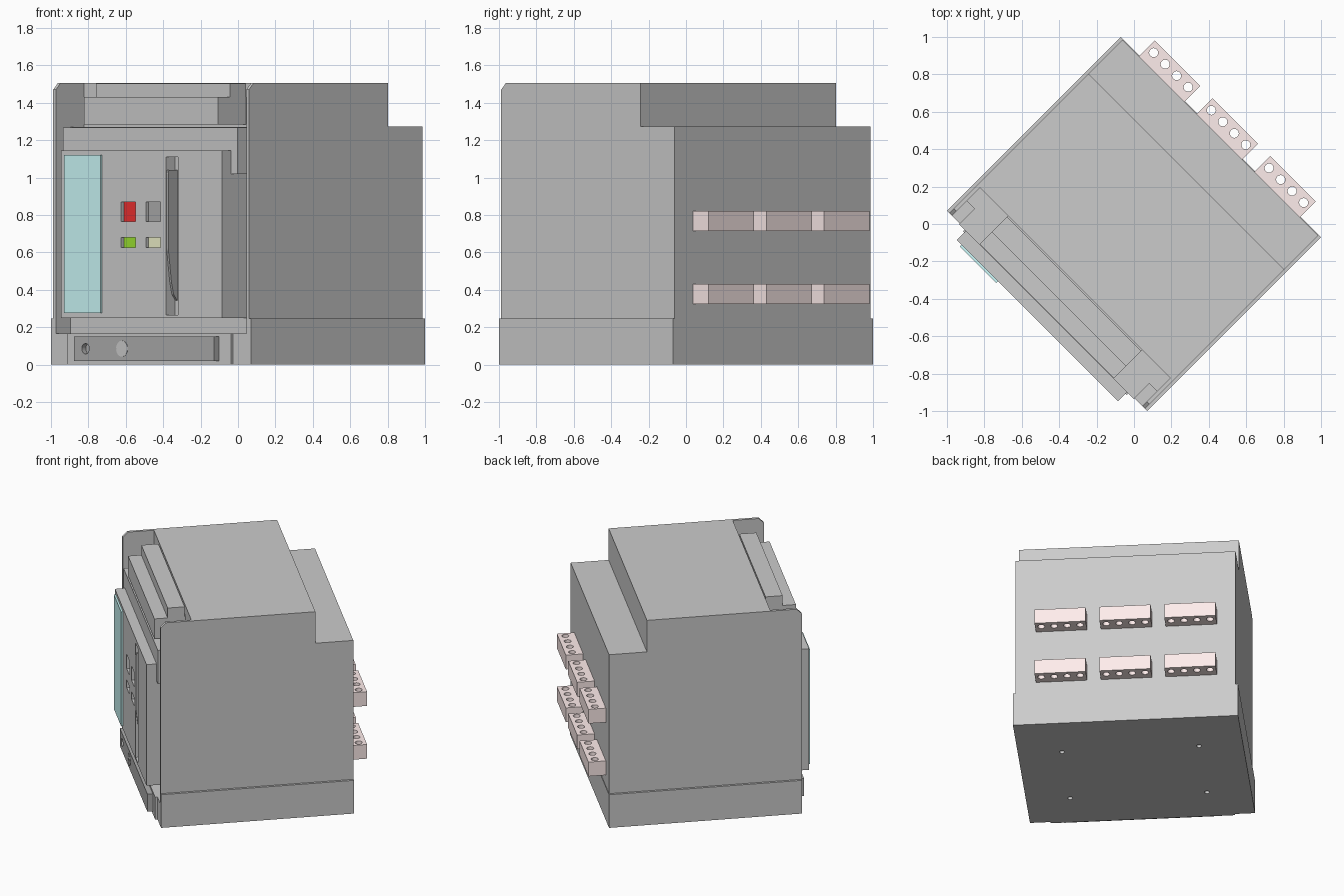
import bpy, bmesh, math
from mathutils import Matrix

if "Cube" in bpy.data.objects:
    bpy.data.objects.remove(bpy.data.objects["Cube"])

# Everything is modelled square-on (x width, y depth) and turned 45 degrees
TURN = Matrix.Rotation(math.radians(-45), 4, 'Z')


def add_box(bm, x0, x1, y0, y1, z0, z1):
    m = (Matrix.Translation(((x0 + x1) / 2, (y0 + y1) / 2, (z0 + z1) / 2))
         @ Matrix.Diagonal((x1 - x0, y1 - y0, z1 - z0, 1)))
    bmesh.ops.create_cube(bm, size=1, matrix=m)


def add_cyl(bm, c, r, h, axis='Z', n=24):
    m = Matrix.Translation(c)
    if axis == 'Y':
        m = m @ Matrix.Rotation(math.pi / 2, 4, 'X')
    bmesh.ops.create_cone(bm, cap_ends=True, segments=n, radius1=r, radius2=r, depth=h, matrix=m)


def add_profile(bm, x0, x1, pts):
    """Extrude a (y, z) outline across the width."""
    f = bm.faces.new([bm.verts.new((x0, y, z)) for y, z in pts])
    ext = bmesh.ops.extrude_face_region(bm, geom=[f])['geom']
    bmesh.ops.translate(bm, vec=(x1 - x0, 0, 0),
                        verts=[v for v in ext if isinstance(v, bmesh.types.BMVert)])


def finish(bm, name, mat=None):
    bmesh.ops.recalc_face_normals(bm, faces=bm.faces)
    bm.transform(TURN)
    me = bpy.data.meshes.new(name)
    bm.to_mesh(me)
    bm.free()
    ob = bpy.data.objects.new(name, me)
    bpy.context.collection.objects.link(ob)
    if mat:
        me.materials.append(mat)
    return ob


def box(name, *dims, mat=None):
    bm = bmesh.new()
    add_box(bm, *dims)
    return finish(bm, name, mat)


def cut(ob, bm):
    cutter = finish(bm, ob.name + "_cutter")
    cutter.hide_render = True
    mod = ob.modifiers.new("cut", 'BOOLEAN')
    mod.object, mod.operation, mod.solver = cutter, 'DIFFERENCE', 'EXACT'
    bpy.context.view_layer.objects.active = ob
    bpy.ops.object.modifier_apply(modifier=mod.name)
    bpy.data.objects.remove(cutter)


def colour(name, r, g, b):
    m = bpy.data.materials.new(name)
    m.diffuse_color = (r, g, b, 1)
    m.use_nodes = True
    m.node_tree.nodes["Principled BSDF"].inputs["Base Color"].default_value = m.diffuse_color
    return m


cyan = colour("cyan", 0.6, 0.95, 0.95)
pink = colour("pink", 1.0, 0.85, 0.84)
dark = colour("dark_grey", 0.42, 0.42, 0.42)
red = colour("red", 0.85, 0.03, 0.03)
green = colour("green", 0.33, 0.75, 0.03)
cream = colour("cream", 0.85, 0.87, 0.58)

# Front recess shared by base and body
RECESS = [(-0.8, 0.165), (-0.545, 0.165), (-0.545, 1.27), (-0.445, 1.27), (-0.445, 1.7), (-0.8, 1.7)]

# Base with recess and four mounting holes underneath
base = box("base", -0.757, 0.757, -0.657, 0.657, 0, 0.245)
bm = bmesh.new()
add_profile(bm, -0.72, 0.72, RECESS)
for x in (-0.46, 0.46):
    for y in (-0.35, 0.27):
        add_cyl(bm, (x, y, 0), 0.017, 0.16)
cut(base, bm)

# Main housing: stepped at the back, chamfered front cheeks
bm = bmesh.new()
add_profile(bm, -0.74, 0.74, [(-0.657, 0.245), (0.654, 0.245), (0.654, 1.272), (0.396, 1.272),
                              (0.396, 1.505), (-0.622, 1.505), (-0.657, 1.47)])
housing = finish(bm, "housing")
bm = bmesh.new()
add_profile(bm, -0.72, 0.72, RECESS)
cut(housing, bm)

# Stepped blocks at the top of the recess
box("top_block", -0.507, 0.507, -0.568, -0.452, 1.36, 1.503)
box("middle_block", -0.507, 0.507, -0.658, -0.445, 1.283, 1.43)
box("upper_shoulder", -0.66, 0.66, -0.662, -0.54, 1.02, 1.268)

# Front panel with button pockets and lever slot
Y = -0.73
panel = box("front_panel", -0.61, 0.61, Y, -0.54, 0.25, 1.145)
BUTTONS = [("red_button", -0.154, 0.765, 0.87, red), ("grey_button", 0.034, 0.765, 0.87, dark),
           ("green_button", -0.154, 0.625, 0.68, green), ("cream_button", 0.034, 0.625, 0.68, cream)]
bm = bmesh.new()
for _, x, z0, z1, _ in BUTTONS:
    add_box(bm, x, x + 0.11, Y - 0.1, Y + 0.035, z0, z1)
add_box(bm, 0.186, 0.277, Y - 0.1, Y + 0.068, 0.265, 1.11)
cut(panel, bm)
for name, x, z0, z1, mat in BUTTONS:
    box(name, x + 0.001, x + 0.109, Y + 0.02, Y + 0.036, z0 + 0.001, z1 - 0.001, mat=mat)

# Curved lever lying in the slot
bm = bmesh.new()
add_profile(bm, 0.19, 0.203, [(Y + 0.069, 1.04), (Y + 0.005, 1.04), (Y, 1.02), (Y, 0.62), (Y + 0.012, 0.53),
                              (Y + 0.024, 0.44), (Y + 0.04, 0.375), (Y + 0.069, 0.34)])
finish(bm, "charging_lever", dark)

# Display window
box("display_window", -0.573, -0.297, -0.743, Y, 0.275, 1.12, mat=cyan)

# Lower front plate, dark bar, socket and slotted screw
box("lower_plate", -0.62, 0.62, -0.673, -0.65, 0, 0.165)
bar = box("lower_bar", -0.53, 0.53, -0.71, -0.673, 0.02, 0.15, mat=dark)
bm = bmesh.new()
add_cyl(bm, (-0.443, -0.71, 0.085), 0.028, 0.06, 'Y')
cut(bar, bm)
bm = bmesh.new()
add_cyl(bm, (-0.167, -0.704, 0.085), 0.043, 0.016, 'Y', 32)
screw = finish(bm, "slotted_screw")
bm = bmesh.new()
add_box(bm, -0.22, -0.11, -0.73, -0.7105, 0.081, 0.089)
cut(screw, bm)

# Six rear terminals, each with four vertical holes
for row, z in enumerate((0.325, 0.715)):
    for col, x in enumerate((-0.443, -0.007, 0.43)):
        t = box(f"terminal_{row}_{col}", x - 0.172, x + 0.172, 0.65, 0.772, z, z + 0.105, mat=pink)
        bm = bmesh.new()
        for i in range(4):
            add_cyl(bm, (x + (i - 1.5) * 0.087, 0.722, z + 0.05), 0.024, 0.3)
        cut(t, bm)
